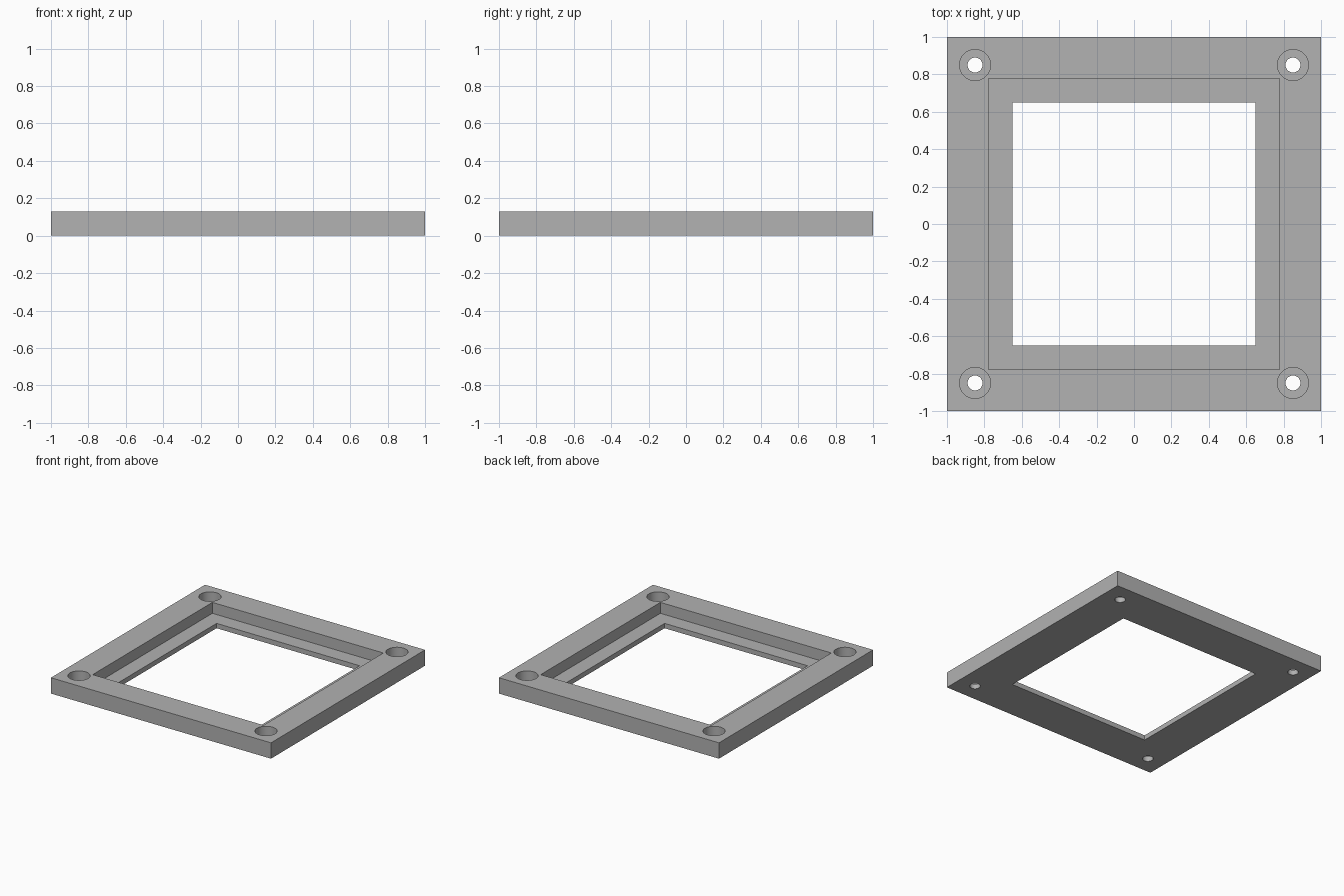
import bpy

cube = bpy.data.objects.get("Cube")
if cube:
    bpy.data.objects.remove(cube, do_unlink=True)

HEIGHT = 0.13        # full frame thickness
LEDGE = 0.04         # thickness of the inner lip and screw seats
OVER = 0.05          # cutter overshoot
HOLE_POS = 0.85

grey = bpy.data.materials.new("plain_grey")
grey.use_nodes = True
colour = (0.445, 0.445, 0.445, 1)
grey.diffuse_color = colour
grey.node_tree.nodes["Principled BSDF"].inputs["Base Color"].default_value = colour


def block(name, half, z0, z1):
    """Square block between two heights."""
    bpy.ops.mesh.primitive_cube_add(size=1, location=(0, 0, (z0 + z1) / 2))
    ob = bpy.context.object
    ob.name = name
    ob.scale = (2 * half, 2 * half, z1 - z0)
    bpy.ops.object.transform_apply(location=True, rotation=False, scale=True)
    ob.data.materials.append(grey)
    return ob


def drill(name, radius, x, y, z0, z1):
    """Round cutter between two heights."""
    bpy.ops.mesh.primitive_cylinder_add(
        vertices=48, radius=radius, depth=z1 - z0, location=(x, y, (z0 + z1) / 2))
    ob = bpy.context.object
    ob.name = name
    ob.data.materials.append(grey)
    return ob


def cut(target, cutter):
    """Subtract the cutter, then discard it."""
    cutter.hide_render = True
    mod = target.modifiers.new("cut", "BOOLEAN")
    mod.operation = "DIFFERENCE"
    mod.solver = "EXACT"
    mod.object = cutter
    bpy.ops.object.select_all(action="DESELECT")
    target.select_set(True)
    bpy.context.view_layer.objects.active = target
    bpy.ops.object.modifier_apply(modifier=mod.name)
    bpy.data.objects.remove(cutter, do_unlink=True)


# Square frame with a stepped opening
frame = block("mounting_frame", 1, 0, HEIGHT)
cut(frame, block("recess_cutter", 0.777, LEDGE, HEIGHT + OVER))
cut(frame, block("opening_cutter", 0.65, -OVER, HEIGHT + OVER))

# Counterbored screw holes in the corners
for sx in (-1, 1):
    for sy in (-1, 1):
        x, y = sx * HOLE_POS, sy * HOLE_POS
        cut(frame, drill("counterbore_cutter", 0.083, x, y, LEDGE, HEIGHT + OVER))
        cut(frame, drill("hole_cutter", 0.04, x, y, -OVER, HEIGHT + OVER))

# Smooth hole walls, crisp edges elsewhere
bpy.ops.object.select_all(action="DESELECT")
frame.select_set(True)
bpy.context.view_layer.objects.active = frame
bpy.ops.object.shade_smooth_by_angle()
